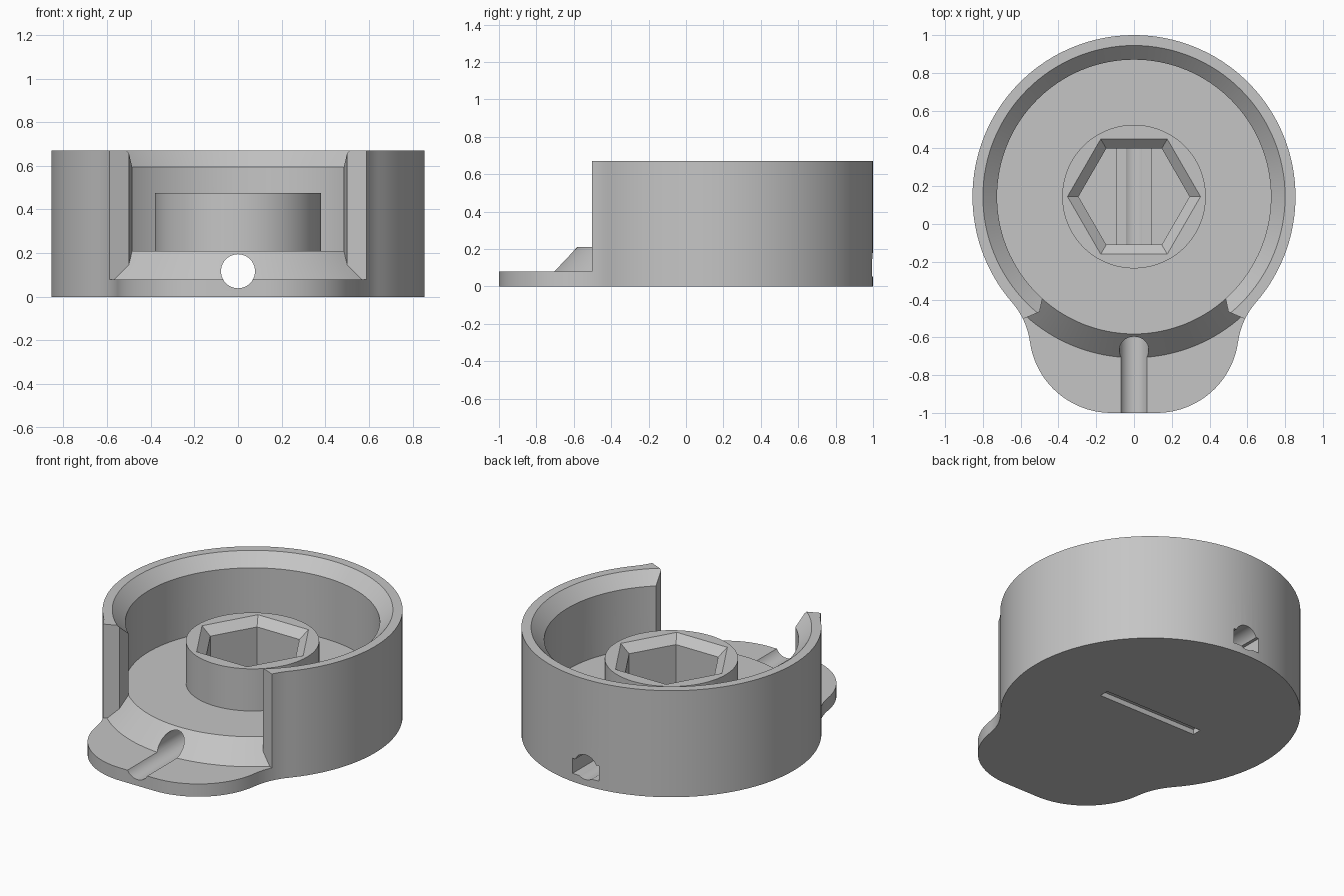
import bpy, bmesh
from math import sin, cos, pi, atan2, sqrt
from mathutils import Vector, Matrix

cube = bpy.data.objects.get("Cube")
if cube:
    bpy.data.objects.remove(cube)

CENTRE = Vector((0, 0.145))
RADIUS, HEIGHT, FLOOR, FOOT = 0.855, 0.67, 0.21, 0.08

grey = bpy.data.materials.new("plain grey")
grey.use_nodes = True
grey.diffuse_color = (0.56, 0.56, 0.56, 1)
grey.node_tree.nodes["Principled BSDF"].inputs["Base Color"].default_value = grey.diffuse_color


def loft(name, rings):
    """Closed solid through a stack of equal-length point rings."""
    bm = bmesh.new()
    loops = [[bm.verts.new(p) for p in ring] for ring in rings]
    n = len(loops[0])
    for a, b in zip(loops, loops[1:]):
        for i in range(n):
            j = (i + 1) % n
            bm.faces.new((a[i], a[j], b[j], b[i]))
    bm.faces.new(loops[0][::-1])
    bm.faces.new(loops[-1])
    bmesh.ops.recalc_face_normals(bm, faces=bm.faces)
    mesh = bpy.data.meshes.new(name)
    bm.to_mesh(mesh)
    bm.free()
    mesh.materials.append(grey)
    obj = bpy.data.objects.new(name, mesh)
    bpy.context.collection.objects.link(obj)
    return obj


def lathe(name, profile, sides=128):
    return loft(name, [[(CENTRE.x + r * cos(2 * pi * i / sides),
                         CENTRE.y + r * sin(2 * pi * i / sides), z)
                        for i in range(sides)] for r, z in profile])


def prism(name, outline, low, high):
    return loft(name, [[(x, y, z) for x, y in outline] for z in (low, high)])


def box(name, x, y0, y1, low, high):
    return prism(name, [(-x, y0), (x, y0), (x, y1), (-x, y1)], low, high)


def combine(target, tool, operation):
    mod = target.modifiers.new(tool.name, 'BOOLEAN')
    mod.operation, mod.object, mod.solver = operation, tool, 'EXACT'
    bpy.context.view_layer.objects.active = target
    bpy.ops.object.modifier_apply(modifier=mod.name)
    bpy.data.objects.remove(tool)


def arc(c, r, start, end, steps):
    return [(c.x + r * cos(start + (end - start) * i / steps),
             c.y + r * sin(start + (end - start) * i / steps)) for i in range(steps + 1)]


def heading(a, b):
    return atan2(b.y - a.y, b.x - a.x)


def mirrored(half):
    return half + [(-x, y) for x, y in reversed(half) if x > 1e-4]


# Outline: round housing blended by a concave fillet into the front foot
foot_c, foot_r, blend_r = Vector((0.12, -0.565)), 0.435, 0.4
span = foot_c - CENTRE
d1, d2, d = RADIUS + blend_r, foot_r + blend_r, span.length
along = (d1 * d1 - d2 * d2 + d * d) / (2 * d)
u = span.normalized()
blend_c = CENTRE + u * along + Vector((-u.y, u.x)) * sqrt(d1 * d1 - along * along)
half = arc(CENTRE, RADIUS, pi / 2, heading(CENTRE, blend_c), 48)
half += arc(blend_c, blend_r, heading(blend_c, CENTRE), heading(blend_c, foot_c) % (2 * pi), 10)[1:]
half += arc(foot_c, foot_r, heading(foot_c, blend_c), -pi / 2, 20)[1:]
half[0] = (0, CENTRE.y + RADIUS)
housing = prism("housing", mirrored(half), 0, HEIGHT)

# Round cavity with a bevelled rim
combine(housing, lathe("cavity", [(0.725, 0.15), (0.725, 0.595), (0.8, HEIGHT), (0.9, 0.77)]), 'DIFFERENCE')

# Front opening above the foot
opening = mirrored([(0.485, -0.395), (0.5, -0.465), (0.6, -0.508), (0.8, -0.594), (0.8, -1.2)])
combine(housing, prism("front_opening", opening, FOOT, 0.9), 'DIFFERENCE')

# Raised floor with sloping front ledge, and the central hub
combine(housing, lathe("floor_and_hub", [(0.8, 0.03), (0.853, FOOT), (0.727, FLOOR),
                                         (0.38, FLOOR), (0.38, 0.475)]), 'UNION')

# Bevelled hexagonal socket
combine(housing, lathe("hex_socket", [(0.294, 0.12), (0.294, 0.425), (0.352, 0.475),
                                      (0.41, 0.525)], 6), 'DIFFERENCE')

# Flat rear passage, then the round bore running front to back
combine(housing, box("rear_passage", 0.092, -0.15, 1.2, 0.052, 0.147), 'DIFFERENCE')
circle = arc(Vector((0, 0.117)), 0.078, 0, 2 * pi, 40)[:-1]
bore = loft("round_bore", [[(x, y, z) for x, z in circle] for y in (-1.2, 1.2)])
combine(housing, bore, 'DIFFERENCE')

# Shallow slot in the underside
combine(housing, box("bottom_slot", 0.345, CENTRE.y - 0.03, CENTRE.y + 0.03, -0.1, 0.032), 'DIFFERENCE')

bpy.ops.object.select_all(action='DESELECT')
housing.select_set(True)
bpy.context.view_layer.objects.active = housing
bpy.ops.object.shade_smooth_by_angle(angle=pi / 9)
